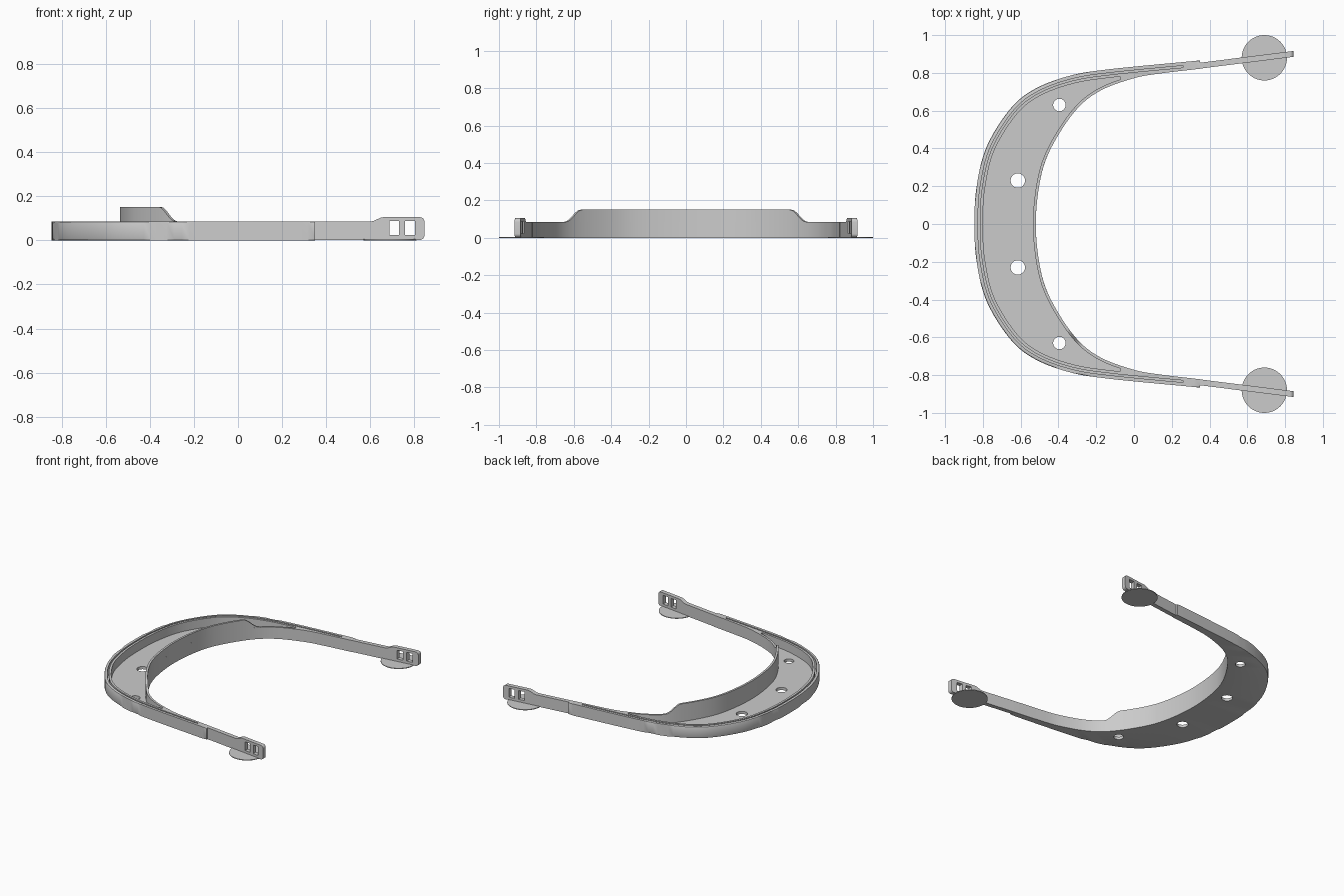
import bpy, bmesh, math
from mathutils import Vector

cube = bpy.data.objects.get("Cube")
if cube:
    bpy.data.objects.remove(cube, do_unlink=True)

grey = bpy.data.materials.new("light_grey_plastic")
grey.use_nodes = True
COLOUR = (0.6, 0.6, 0.6, 1)
grey.diffuse_color = COLOUR
grey.node_tree.nodes["Principled BSDF"].inputs["Base Color"].default_value = COLOUR

RIM = 0.085    # height of the main band
FLOOR = 0.02   # thickness of the tray floor


def finish(name, bm):
    bmesh.ops.recalc_face_normals(bm, faces=bm.faces)
    mesh = bpy.data.meshes.new(name)
    bm.to_mesh(mesh)
    bm.free()
    mesh.materials.append(grey)
    ob = bpy.data.objects.new(name, mesh)
    bpy.context.collection.objects.link(ob)
    return ob


def activate(ob):
    bpy.ops.object.select_all(action='DESELECT')
    ob.select_set(True)
    bpy.context.view_layer.objects.active = ob


def smooth(ob):
    activate(ob)
    bpy.ops.object.shade_smooth_by_angle(angle=math.radians(30))


def cut(ob, cutters):
    activate(ob)
    for c in cutters:
        mod = ob.modifiers.new("cut", 'BOOLEAN')
        mod.operation = 'DIFFERENCE'
        mod.solver = 'EXACT'
        mod.object = c
        c.hide_render = True
        bpy.ops.object.modifier_apply(modifier=mod.name)
        bpy.data.objects.remove(c, do_unlink=True)


def spline(half, steps=16):
    """Smooth curve through a half outline and its mirror image."""
    half = [Vector(p) for p in half]
    pts = [Vector((p.x, -p.y)) for p in reversed(half[1:])] + half
    pts = [2 * pts[0] - pts[1]] + pts + [2 * pts[-1] - pts[-2]]
    out = []
    for a, b, c, d in zip(pts, pts[1:], pts[2:], pts[3:]):
        for k in range(steps):
            t = k / steps
            out.append(0.5 * (2 * b + (c - a) * t + (2 * a - 5 * b + 4 * c - d) * t**2
                              + (3 * b - a - 3 * c + d) * t**3))
    return out + [pts[-2]]


def resample(pts, n=96):
    lengths = [0]
    for a, b in zip(pts, pts[1:]):
        lengths.append(lengths[-1] + (b - a).length)
    out, i = [], 0
    for k in range(n + 1):
        s = lengths[-1] * k / n
        while i < len(pts) - 2 and lengths[i + 1] < s:
            i += 1
        out.append(pts[i].lerp(pts[i + 1], (s - lengths[i]) / (lengths[i + 1] - lengths[i])))
    return out


def offset(pts, d):
    """Shift a curve towards the wearer's side by d."""
    out = []
    for i, p in enumerate(pts):
        t = (pts[min(i + 1, len(pts) - 1)] - pts[max(i - 1, 0)]).normalized()
        out.append(p + d * Vector((t.y, -t.x)))
    return out


def strip(name, inner, outer, z0, top, round_outer=0):
    """Solid band between two curves, with its top given by a function."""
    bm = bmesh.new()
    rings = []
    for a, b in zip(resample(inner), resample(outer)):
        z1 = top(a)
        rings.append([bm.verts.new((p.x, p.y, z)) for p, z in
                      ((a, z0), (b, z0), (b, z1), (a, z1))])
    edges = []
    for r, s in zip(rings, rings[1:]):
        for k in range(4):
            m = (k + 1) % 4
            bm.faces.new((r[k], r[m], s[m], s[k]))
        edges += [bm.edges.get((r[k], s[k])) for k in (1, 2)]
    bm.faces.new(rings[0])
    bm.faces.new(rings[-1])
    if round_outer:
        bmesh.ops.bevel(bm, geom=edges, offset=round_outer, segments=2,
                        profile=0.5, affect='EDGES')
    return finish(name, bm)


def cylinder(name, x, y, r, z0, z1):
    bm = bmesh.new()
    bmesh.ops.create_cone(bm, cap_ends=True, segments=48, radius1=r, radius2=r, depth=z1 - z0)
    bmesh.ops.translate(bm, verts=bm.verts, vec=(x, y, (z0 + z1) / 2))
    return finish(name, bm)


def until(pts, x):
    return [p for p in pts if p.x < x]


outer = spline([(-0.845, 0), (-0.833, 0.2), (-0.78, 0.41), (-0.655, 0.61), (-0.525, 0.715),
                (-0.34, 0.785), (-0.125, 0.82), (0.35, 0.866)])
inner = spline([(-0.52, 0), (-0.495, 0.24), (-0.435, 0.41), (-0.31, 0.6), (-0.18, 0.705),
                (0, 0.772), (0.14, 0.797), (0.35, 0.822)])

# Main band with a recessed tray, a visor groove and four peg holes
band = strip("front_band", inner, outer, 0, lambda p: RIM, 0.008)
tray = strip("tray_cutter", until(offset(inner, -0.015), -0.06),
             until(offset(outer, 0.045), -0.06), FLOOR, lambda p: 0.2)
groove = strip("groove_cutter", until(offset(outer, 0.029), 0.27),
               until(offset(outer, 0.019), 0.27), FLOOR, lambda p: 0.2)
holes = [cylinder("hole_cutter", x, s * y, r, -0.1, 0.1)
         for x, y, r in ((-0.395, 0.63, 0.033), (-0.615, 0.23, 0.038)) for s in (-1, 1)]
cut(band, [tray, groove] + holes)
smooth(band)


# Raised forehead wall that sinks smoothly into the band at both ends
def wall_top(p):
    t = min(max((0.64 - abs(p.y)) / 0.085, 0), 1)
    return RIM + 0.0005 + 0.065 * t * t * (3 - 2 * t)


brow = [p for p in inner if abs(p.y) < 0.645 and p.x < 0]
smooth(strip("forehead_wall", brow, offset(brow, -0.015), RIM, wall_top))


# Side arms with strap slots, and thin round pads beneath the tips
def arm_y(x):
    return 0.837 + (x - 0.34) * 0.126


def prism(name, profile, side, half):
    bm = bmesh.new()
    rows = [[bm.verts.new((x, side * (arm_y(x) + d), z)) for x, z in profile]
            for d in (-half, half)]
    n = len(profile)
    for i in range(n):
        j = (i + 1) % n
        bm.faces.new((rows[0][i], rows[0][j], rows[1][j], rows[1][i]))
    for row in rows:
        bm.faces.new(row)
    return finish(name, bm)


def corner(cx, cz, r, start):
    return [(cx + r * math.cos(math.radians(start + a)),
             cz + r * math.sin(math.radians(start + a))) for a in range(0, 91, 15)]


arm_profile = ([(0.34, 0.001), (0.6, 0.001)] + corner(0.825, 0.022, 0.02, -90)
               + corner(0.825, 0.085, 0.02, 0)
               + [(0.66, 0.105), (0.645, 0.102), (0.615, 0.088), (0.6, RIM), (0.34, RIM)])

for side, label in ((1, "left"), (-1, "right")):
    arm = prism(label + "_arm", arm_profile, side, 0.0155)
    slots = [prism("slot_cutter", [(x, 0.023), (x + 0.044, 0.023),
                                   (x + 0.044, 0.087), (x, 0.087)], side, 0.1)
             for x in (0.686, 0.758)]
    cut(arm, slots)
    smooth(arm)
    smooth(cylinder(label + "_tip_pad", 0.69, side * 0.88, 0.12, 0, 0.005))
